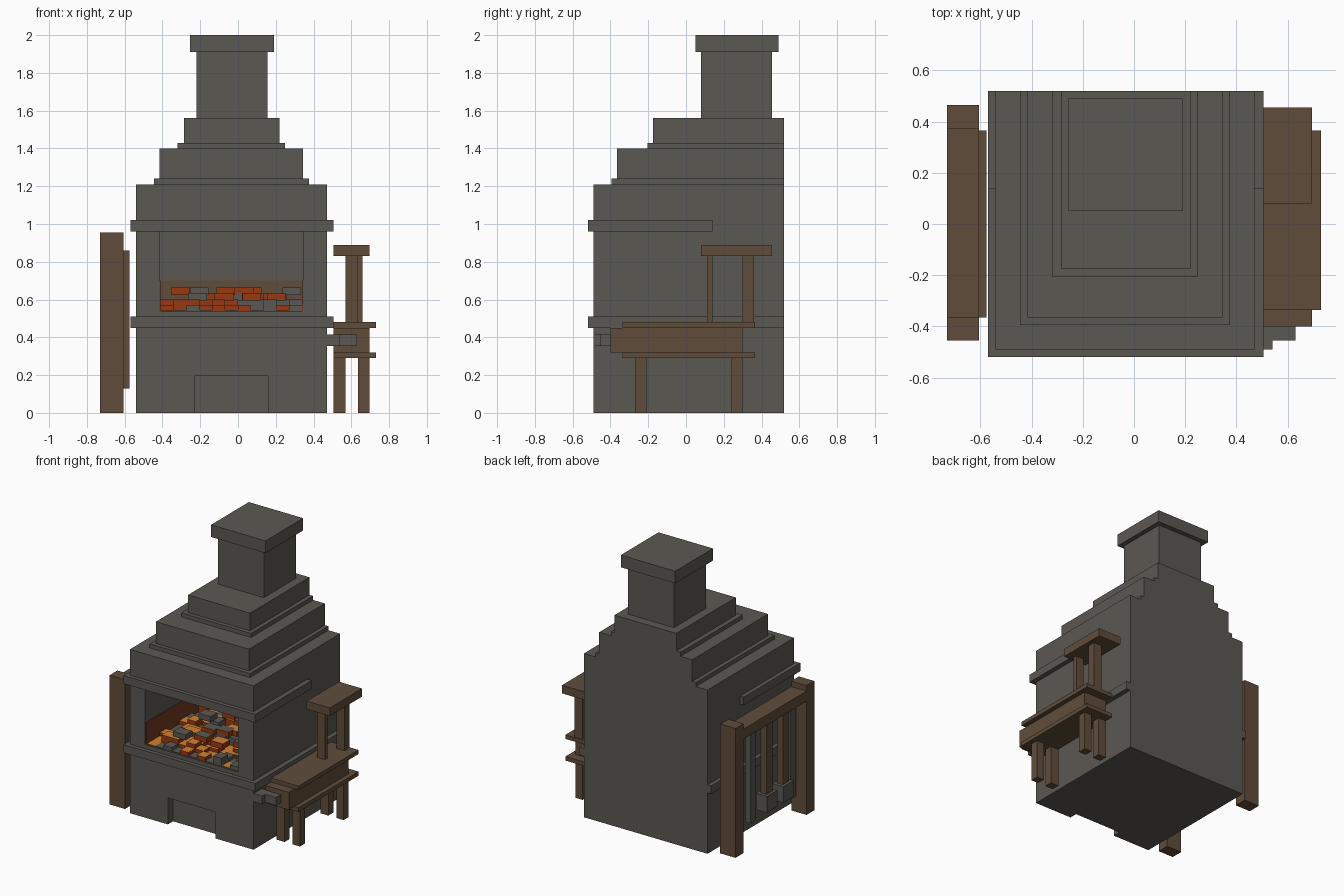
import bpy, bmesh, random

if "Cube" in bpy.data.objects:
    bpy.data.objects.remove(bpy.data.objects["Cube"], do_unlink=True)
random.seed(4)


def material(name, rgb):
    m = bpy.data.materials.new(name)
    m.use_nodes = True
    m.diffuse_color = (*rgb, 1)
    m.node_tree.nodes["Principled BSDF"].inputs["Base Color"].default_value = (*rgb, 1)
    return m


stone = material("grey stone", (0.105, 0.098, 0.085))
wood = material("brown wood", (0.115, 0.073, 0.043))
ember = material("red ember", (0.32, 0.04, 0.006))
flame = material("orange glow", (0.65, 0.22, 0.03))
scorch = material("scorched red stone", (0.17, 0.04, 0.015))
warm = material("warm brown stone", (0.115, 0.075, 0.045))


def add_box(bm, x, y, z, index=0, top=None):
    """Add a box given by its ranges; top is the material of its upper face."""
    vs = bmesh.ops.create_cube(bm, size=1)["verts"]
    for v in vs:
        v.co = [r[0] if c < 0 else r[1] for r, c in zip((x, y, z), v.co)]
    for f in {f for v in vs for f in v.link_faces}:
        f.normal_update()
        f.material_index = top if top is not None and f.normal.z > 0.5 else index


def finish(name, bm, mats):
    mesh = bpy.data.meshes.new(name)
    bm.to_mesh(mesh)
    bm.free()
    for m in mats:
        mesh.materials.append(m)
    obj = bpy.data.objects.new(name, mesh)
    bpy.context.collection.objects.link(obj)
    return obj


def box(name, x, y, z, mat=stone):
    bm = bmesh.new()
    add_box(bm, x, y, z)
    return finish(name, bm, [mat])


def cut(obj, x, y, z):
    cutter = box("cutter", x, y, z)
    cutter.hide_render = True
    mod = obj.modifiers.new("opening", "BOOLEAN")
    mod.operation, mod.solver, mod.object = "DIFFERENCE", "EXACT", cutter
    bpy.context.view_layer.objects.active = obj
    bpy.ops.object.modifier_apply(modifier=mod.name)
    bpy.data.objects.remove(cutter, do_unlink=True)


# Furnace body with firebox and ash opening
BACK = 0.52
FIRE_X, FIRE_Y = (-0.415, 0.345), (-0.49, 0.36)
body = box("furnace_body", (-0.54, 0.47), (-0.49, BACK), (0, 1.21))
cut(body, FIRE_X, (-0.6, FIRE_Y[1]), (0.54, 0.96))
cut(body, (-0.23, 0.16), (-0.6, -0.43), (-0.1, 0.195))

# Stepped hood and chimney
box("hood_lower_lip", (-0.445, 0.375), (-0.395, BACK), (1.21, 1.24))
box("hood_lower", (-0.415, 0.345), (-0.365, BACK), (1.24, 1.40))
box("hood_upper_lip", (-0.32, 0.25), (-0.205, BACK), (1.40, 1.43))
box("hood_upper", (-0.285, 0.22), (-0.175, BACK), (1.43, 1.56))
box("chimney", (-0.22, 0.155), (0.08, 0.455), (1.56, 1.91))
box("chimney_cap", (-0.255, 0.19), (0.05, 0.49), (1.91, 2.0))

# Ledges around the body
box("mantel_ledge", (-0.57, 0.505), (-0.52, 0.14), (0.96, 1.02))
box("hearth_ledge", (-0.57, 0.505), (-0.52, BACK), (0.45, 0.51))

# Glow on the firebox walls
box("glow_back", FIRE_X, (0.353, 0.36), (0.54, 0.70), warm)
for side, x in (("right", (-0.415, -0.41)), ("left", (0.34, 0.345))):
    box("glow_" + side, x, (-0.485, 0.353), (0.54, 0.70), scorch)

# Ember bed: a grid of coals, some burning, with loose lumps on top
bm = bmesh.new()
cols, rows = 11, 11
dx = (FIRE_X[1] - FIRE_X[0] - 0.012) / cols
dy = (FIRE_Y[1] - FIRE_Y[0] - 0.02) / rows
for i in range(cols):
    for j in range(rows):
        x = FIRE_X[0] + 0.006 + i * dx
        y = FIRE_Y[0] + 0.01 + j * dy
        height = random.choice((0.545, 0.57, 0.60))
        kind = random.choice(((0, 0), (1, 2), (1, 2)))
        add_box(bm, (x, x + dx), (y, y + dy), (0.54, height), *kind)
for k in range(18):
    x = random.uniform(FIRE_X[0] + 0.01, FIRE_X[1] - 0.11)
    y = random.uniform(-0.38, 0.2)
    z = random.choice((0.635, 0.665))
    kind = random.choice(((0, 0), (1, 0), (1, 2)))
    add_box(bm, (x, x + 0.1), (y, y + 0.08), (z - 0.04, z), *kind)
finish("ember_bed", bm, [stone, ember, flame])

# Workbench on the left side
box("bench_block", (0.505, 0.695), (-0.40, 0.30), (0.32, 0.45), wood)
for name, z in (("bench_top", (0.45, 0.48)), ("bench_lower_board", (0.29, 0.32))):
    box(name, (0.505, 0.73), (-0.335, 0.365), z, wood)
for x in ((0.505, 0.57), (0.635, 0.695)):
    for y in ((-0.27, -0.21), (0.24, 0.30)):
        box("bench_leg", x, y, (0, 0.29), wood)
box("bench_shelf", (0.505, 0.695), (0.08, 0.455), (0.83, 0.89), wood)
box("shelf_front_post", (0.57, 0.635), (0.11, 0.14), (0.48, 0.83), wood)
box("shelf_back_post", (0.595, 0.66), (0.30, 0.36), (0.48, 0.83), wood)
box("vice_jaw", (0.47, 0.54), (-0.49, -0.395), (0.355, 0.415))
box("vice_bar", (0.54, 0.63), (-0.455, -0.395), (0.355, 0.415))

# Tool rack on the right side
for y in ((-0.455, -0.365), (0.37, 0.465)):
    box("rack_post", (-0.73, -0.605), y, (0, 0.955), wood)
box("rack_beam", (-0.73, -0.605), (-0.365, 0.37), (0.84, 0.915), wood)
box("rack_rail", (-0.605, -0.575), (-0.365, 0.365), (0.80, 0.86), wood)
box("rack_slat", (-0.605, -0.575), (-0.365, -0.33), (0.13, 0.80), wood)

# Tools hanging from the rack
for y in (-0.02, -0.21):
    box("tool_handle", (-0.67, -0.62), (y - 0.035, y + 0.035), (0.28, 0.84), wood)
    box("tool_head", (-0.69, -0.60), (y - 0.06, y + 0.06), (0.16, 0.28))
for y in (0.16, -0.31):
    box("tool_bar", (-0.66, -0.62), (y - 0.03, y + 0.03), (0.13, 0.84))
